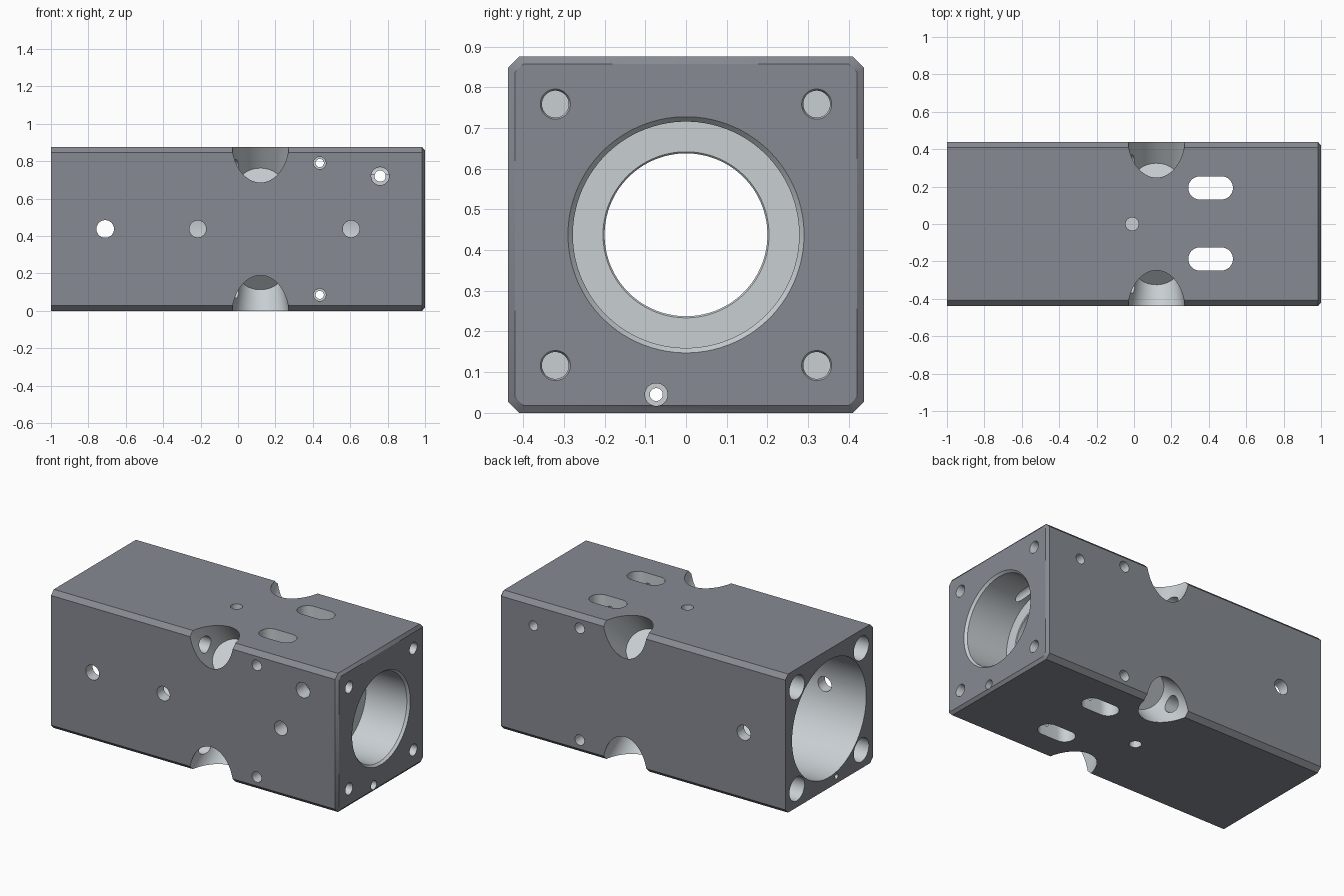
import bpy, bmesh, math
from mathutils import Vector

if "Cube" in bpy.data.objects:
    bpy.data.objects.remove(bpy.data.objects["Cube"])

H = 0.4375                      # half the block height and width
MID = Vector((0, 0, H))


def material(name, color):
    mat = bpy.data.materials.new(name)
    mat.diffuse_color = color
    mat.use_nodes = True
    mat.node_tree.nodes["Principled BSDF"].inputs["Base Color"].default_value = mat.diffuse_color
    return mat


BODY = material("dark_coating", (0.24, 0.253, 0.286, 1))
BARE = material("machined_metal", (0.58, 0.624, 0.65, 1))


def loft(name, rings, mat):
    """Closed solid through a list of equal-length point rings."""
    bm = bmesh.new()
    vs = [[bm.verts.new(p) for p in ring] for ring in rings]
    n = len(vs[0])
    for a, b in zip(vs, vs[1:]):
        for i in range(n):
            j = (i + 1) % n
            bm.faces.new((a[i], a[j], b[j], b[i]))
    bm.faces.new(vs[0])
    bm.faces.new(vs[-1])
    bmesh.ops.recalc_face_normals(bm, faces=bm.faces)
    mesh = bpy.data.meshes.new(name)
    bm.to_mesh(mesh)
    bm.free()
    mesh.materials.append(mat)
    ob = bpy.data.objects.new(name, mesh)
    bpy.context.collection.objects.link(ob)
    return ob


def octagon(x, h, c):
    pts = [(h, h - c), (h - c, h), (c - h, h), (-h, h - c),
           (-h, c - h), (c - h, -h), (h - c, -h), (h, c - h)]
    return [Vector((x, y, z + H)) for y, z in pts]


# Block with chamfered long edges and a chamfered right end
block = loft("cylinder_block", [octagon(-1, H, 0.028), octagon(0.985, H, 0.028),
                                octagon(1, H - 0.018, 0.02)], BODY)


def cut(cutter):
    cutter.hide_render = True
    mod = block.modifiers.new("cut", 'BOOLEAN')
    mod.operation, mod.solver, mod.object = 'DIFFERENCE', 'EXACT', cutter
    mod.material_mode = 'TRANSFER'
    bpy.context.view_layer.objects.active = block
    bpy.ops.object.modifier_apply(modifier=mod.name)
    bpy.data.objects.remove(cutter)


def drill(origin, axis, profile, n=32):
    """Cut a turned hole; profile is (distance along axis, radius)."""
    axis = Vector(axis).normalized()
    u = axis.orthogonal().normalized()
    v = axis.cross(u)
    angles = [2 * math.pi * (i + 0.5) / n for i in range(n)]
    cut(loft("drill", [[Vector(origin) + axis * t + (u * math.cos(a) + v * math.sin(a)) * r
                        for a in angles] for t, r in profile], BARE))


# Main bore: wide left part, narrow middle, shallow seat with lead-in on the right
drill(MID, (1, 0, 0), [(-1.1, 0.37), (-0.12, 0.37), (-0.12, 0.2), (0.696, 0.2),
                       (0.70, 0.204), (0.70, 0.278), (0.985, 0.278), (1.0, 0.29), (1.1, 0.29)], 96)

for sy in (-1, 1):
    for sz in (-1, 1):
        # Tapered pocket in each long edge
        drill(MID + Vector((0.12, 0, 0)), (0, sy, sz), [(0.345, 0.1145), (0.75, 0.171)], 64)
        # Corner holes: wide from the left, narrow into the pocket, blind from the right
        corner = MID + Vector((0, sy * 0.321, sz * 0.321))
        drill(corner, (1, 0, 0), [(-1.1, 0.075), (-0.12, 0.075), (-0.12, 0.05), (0.1, 0.05)])
        drill(corner, (1, 0, 0), [(0.7, 0.033), (0.99, 0.033), (1.0, 0.037), (1.1, 0.037)])

# Long thin channel near the bottom, counterbored on the right
drill((0, -0.073, 0.045), (1, 0, 0), [(-1.1, 0.016), (0.93, 0.016), (0.93, 0.028), (1.1, 0.028)], 24)

# Cross holes from front to back
drill((-0.71, 0, H), (0, 1, 0), [(-0.6, 0.047), (0.6, 0.047)])
drill((0.76, 0, 0.72), (0, 1, 0), [(-0.6, 0.048), (-0.34, 0.048), (-0.34, 0.03), (0.6, 0.03)])
for z in (0.085, 0.79):
    drill((0.437, 0, z), (0, 1, 0), [(-0.6, 0.033), (-0.36, 0.033), (-0.36, 0.022),
                                     (0.36, 0.022), (0.36, 0.033), (0.6, 0.033)])

# Front ports opening into the bore
for x in (-0.215, 0.605):
    drill((x, 0, H), (0, -1, 0), [(0.15, 0.045), (0.6, 0.045)])

# Small blind holes in top and bottom
for s in (-1, 1):
    drill((-0.01, 0, H), (0, 0, s), [(0.29, 0.035), (0.6, 0.035)])

# Rounded slots through top and bottom
for y in (-0.187, 0.193):
    outline = []
    for cx, start in ((0.467, -90), (0.352, 90)):
        for i in range(17):
            a = math.radians(start + i * 180 / 16)
            outline.append((cx + 0.062 * math.cos(a), y + 0.062 * math.sin(a)))
    cut(loft("slot", [[Vector((px, py, z)) for px, py in outline] for z in (-0.1, 1.0)], BARE))

# Smooth turned surfaces, sharp edges kept
bpy.ops.object.select_all(action='DESELECT')
block.select_set(True)
bpy.context.view_layer.objects.active = block
bpy.ops.object.shade_smooth_by_angle(angle=math.radians(30))
